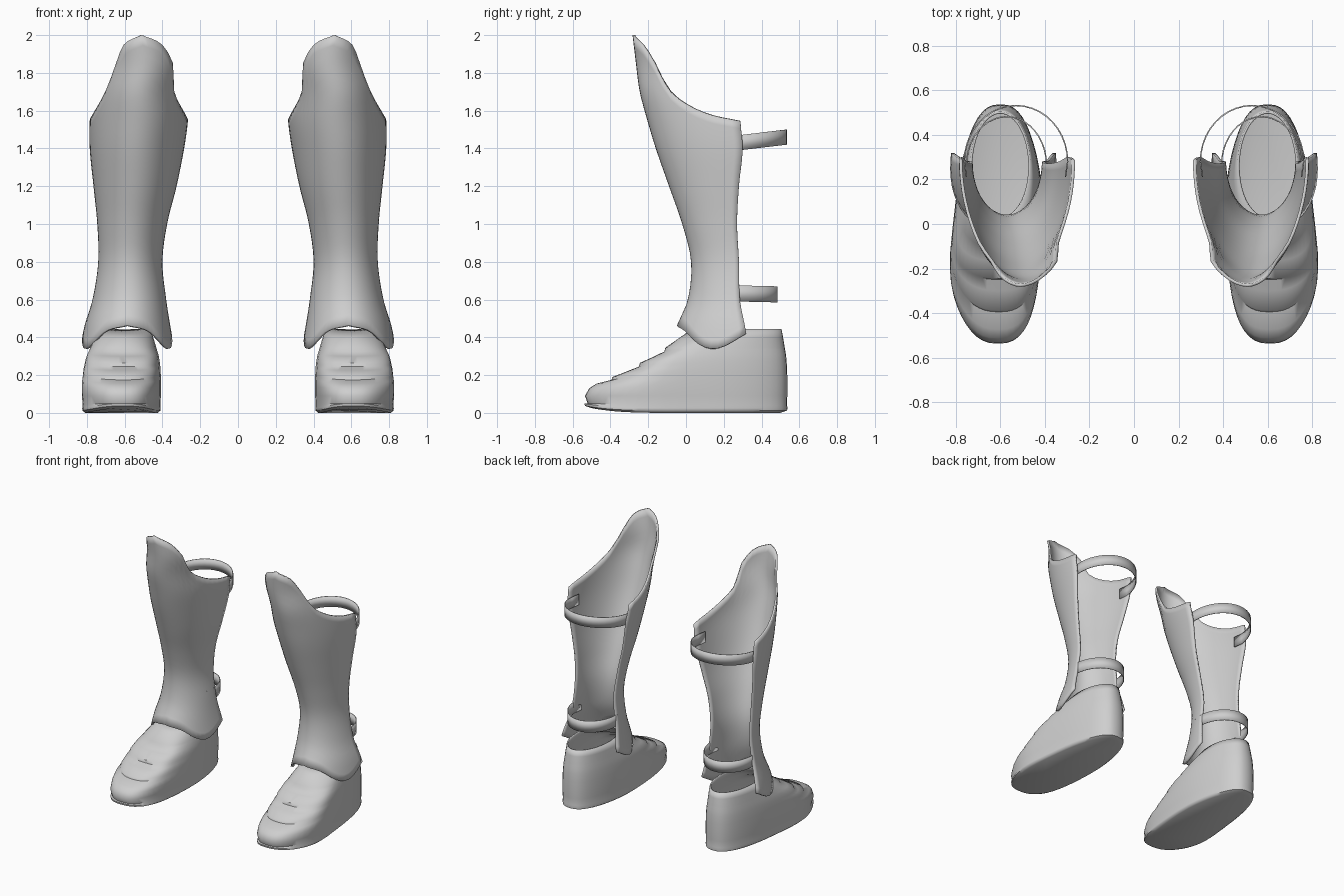
import bpy
import bmesh
from math import sin, cos, pi, radians, copysign

cube = bpy.data.objects.get("Cube")
if cube:
    bpy.data.objects.remove(cube, do_unlink=True)

steel = bpy.data.materials.new("plain_grey")
steel.use_nodes = True
GREY = (0.62, 0.62, 0.62, 1)
steel.diffuse_color = GREY
steel.node_tree.nodes["Principled BSDF"].inputs["Base Color"].default_value = GREY


def smooth_lookup(table, key):
    """Smoothly interpolate the rows of a table sorted by its first column."""
    key = min(max(key, table[0][0]), table[-1][0])
    last = len(table) - 1
    i = max(k for k in range(last) if table[k][0] <= key)
    a, b = table[i], table[i + 1]
    before, after = table[max(i - 1, 0)], table[min(i + 2, last)]
    span = b[0] - a[0]
    t = (key - a[0]) / span
    result = []
    for c in range(1, len(a)):
        slope_a = (b[c] - before[c]) / (b[0] - before[0]) * span
        slope_b = (after[c] - a[c]) / (after[0] - a[0]) * span
        rise = b[c] - a[c]
        result.append(a[c] + t * slope_a
                      + t * t * (3 * rise - 2 * slope_a - slope_b)
                      + t * t * t * (slope_a + slope_b - 2 * rise))
    return result


def loft(name, rows, thickness, closed=False, cap=False, sharp=40):
    """Skin rows of points, thicken inwards and mirror to the other leg."""
    bm = bmesh.new()
    grid = [[bm.verts.new(p) for p in row] for row in rows]
    count = len(rows[0])
    for low, high in zip(grid, grid[1:]):
        for j in range(count if closed else count - 1):
            k = (j + 1) % count
            bm.faces.new((low[j], low[k], high[k], high[j]))
    if cap:
        bm.faces.new(grid[0][::-1])
    mesh = bpy.data.meshes.new(name)
    bm.to_mesh(mesh)
    bm.free()
    mesh.materials.append(steel)
    obj = bpy.data.objects.new(name, mesh)
    bpy.context.collection.objects.link(obj)
    bpy.ops.object.select_all(action="DESELECT")
    obj.select_set(True)
    bpy.context.view_layer.objects.active = obj
    bpy.ops.object.shade_smooth_by_angle(angle=radians(sharp))
    shell = obj.modifiers.new("thickness", "SOLIDIFY")
    shell.thickness = thickness
    shell.offset = -1
    obj.modifiers.new("other_leg", "MIRROR")
    return obj


# Shin guard: height, centre x, half width, front y, back y
SHIN = [
    (0.33, 0.587, 0.253, -0.10, 0.335),
    (0.47, 0.585, 0.225, -0.045, 0.31),
    (0.6, 0.575, 0.195, 0.01, 0.285),
    (0.8, 0.57, 0.17, 0.027, 0.28),
    (1.0, 0.56, 0.185, -0.02, 0.27),
    (1.2, 0.545, 0.22, -0.09, 0.28),
    (1.4, 0.535, 0.25, -0.16, 0.30),
    (1.55, 0.525, 0.26, -0.205, 0.288),
    (1.7, 0.52, 0.258, -0.245, 0.3),
    (1.85, 0.495, 0.27, -0.265, 0.3),
    (2.0, 0.51, 0.27, -0.283, 0.3),
]
# Rim heights by degrees away from the front
TOP_RIM = [(0, 2.0), (22, 1.95), (34, 1.85), (43, 1.72),
           (55, 1.64), (71, 1.58), (90, 1.545)]
BOTTOM_RIM = [(0, 0.465), (30, 0.435), (63, 0.34), (90, 0.42)]


def shin_point(degrees, v):
    low = smooth_lookup(BOTTOM_RIM, abs(degrees))[0]
    high = smooth_lookup(TOP_RIM, abs(degrees))[0]
    z = low + (high - low) * v
    centre, half, front, back = smooth_lookup(SHIN, z)
    a = radians(degrees)
    return (centre + half * sin(a), front + (back - front) * (1 - cos(a)), z)


STEPS, ROWS = 32, 28
loft("shin_guards", [[shin_point(-90 + 180 * j / STEPS, i / ROWS)
                      for j in range(STEPS + 1)] for i in range(ROWS + 1)], 0.014)

# Boot upper: instep pull, instep height, side pull, side height
LAYERS = [
    (0.025, 0.05, 0.02, 0.04), (0.0, 0.09, -0.04, 0.09),
    (0.04, 0.13, -0.06, 0.14), (0.11, 0.155, -0.05, 0.18),
    (0.25, 0.175, -0.03, 0.205), (0.26, 0.19, -0.02, 0.215),
    (0.42, 0.225, 0.0, 0.24), (0.51, 0.245, 0.05, 0.26),
    (0.52, 0.265, 0.08, 0.275), (0.66, 0.30, 0.2, 0.31),
    (0.75, 0.325, 0.35, 0.335), (0.76, 0.345, 0.4, 0.345),
    (0.9, 0.40, 0.7, 0.40), (1.0, 0.44, 1.0, 0.445),
]
# Sole plan: y, centre x, half width
SOLE = [(-0.54, 0.61, 0.2), (-0.25, 0.625, 0.207),
        (0.1, 0.605, 0.195), (0.54, 0.6, 0.165)]
AROUND = 48
ANGLES = [2 * pi * j / AROUND for j in range(AROUND)]


def rounded(value):
    return copysign(abs(value) ** 0.78, value)


def sole_point(a, scale=1.0):
    y = 0.535 * rounded(sin(a))
    centre, half = smooth_lookup(SOLE, y)
    return centre + scale * half * rounded(cos(a)), scale * y


def sole_ring(scale, z):
    return [(*sole_point(a, scale), z + 0.025 * max(0, -sin(a)) ** 3)
            for a in ANGLES]


def boot_point(a, layer):
    front_pull, front_z, side_pull, side_z = layer
    w = max(0, -sin(a))
    pull = side_pull + (front_pull - side_pull) * w
    z = side_z + (front_z - side_z) * w
    x, y = sole_point(a)
    open_x, open_y = 0.6 + 0.135 * cos(a), 0.265 + 0.24 * sin(a)
    return (x + (open_x - x) * pull, y + (open_y - y) * pull, z)


boot_rows = [sole_ring(0.93, 0.0), sole_ring(1.0, 0.012), sole_ring(1.005, 0.025)]
boot_rows += [[boot_point(a, layer) for a in ANGLES] for layer in LAYERS]
loft("boots", boot_rows, 0.01, closed=True, cap=True, sharp=50)


# Straps: half loops behind the calf with short tucked-in ends
def strap(name, inner, outer, start, depth, z, height, lift):
    centre, half = (inner + outer) / 2, (outer - inner) / 2
    path = [(outer - 0.01, start - 0.07, 0)]
    path += [(centre + half * cos(pi * k / 20), start + depth * sin(pi * k / 20),
              lift * sin(pi * k / 20)) for k in range(21)]
    path += [(inner + 0.01, start - 0.07, 0)]
    loft(name, [[(x, y, z + rise + dz) for x, y, rise in path]
                for dz in (0, height)], 0.006)


strap("calf_straps", 0.295, 0.765, 0.28, 0.255, 1.39, 0.08, 0.03)
strap("ankle_straps", 0.39, 0.755, 0.265, 0.22, 0.59, 0.085, -0.005)
